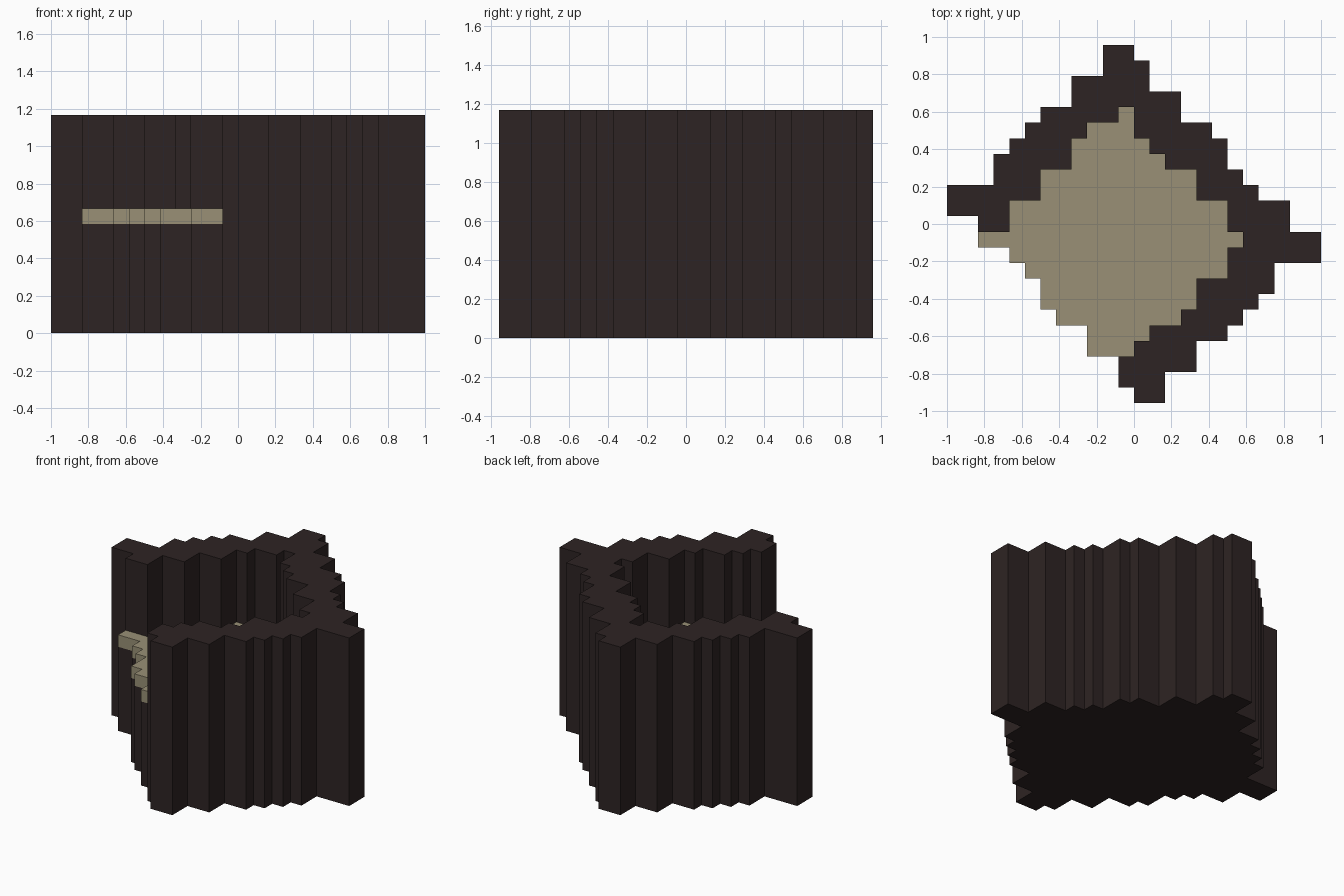
import bpy
import bmesh

if "Cube" in bpy.data.objects:
    bpy.data.objects.remove(bpy.data.objects["Cube"])

U = 1 / 12  # one block

def material(name, rgb):
    m = bpy.data.materials.new(name)
    m.diffuse_color = (*rgb, 1)
    m.use_nodes = True
    m.node_tree.nodes["Principled BSDF"].inputs["Base Color"].default_value = m.diffuse_color
    return m

dark = material("dark brown", (0.027, 0.0175, 0.0170))
tan = material("dusty tan", (0.320, 0.280, 0.180))

def stairs(y, steps):
    """Stepped outline: each step is (x of riser, y where the riser ends)."""
    points = []
    for x, y_end in steps:
        points += [(x, y), (x, y_end)]
        y = y_end
    return points

def prism(name, outline, z0, z1, mat):
    bm = bmesh.new()
    face = bm.faces.new([bm.verts.new((x * U, y * U, z0 * U)) for x, y in outline])
    ext = bmesh.ops.extrude_face_region(bm, geom=[face], use_keep_orig=True)
    top = [g for g in ext["geom"] if isinstance(g, bmesh.types.BMVert)]
    bmesh.ops.translate(bm, verts=top, vec=(0, 0, (z1 - z0) * U))
    bmesh.ops.recalc_face_normals(bm, faces=bm.faces[:])
    bmesh.ops.triangulate(bm, faces=[f for f in bm.faces if len(f.verts) > 4])
    mesh = bpy.data.meshes.new(name)
    bm.to_mesh(mesh)
    bm.free()
    mesh.materials.append(mat)
    obj = bpy.data.objects.new(name, mesh)
    bpy.context.collection.objects.link(obj)
    return obj

# Stepped edges seen from above, in blocks
outer_right = [(0, 10.5), (1, 8.5), (3, 6.5), (5, 5.5), (6, 3.5), (7, 2.5),
               (8, 1.5), (10, -.5), (12, -2.5), (9, -4.5), (8, -5.5),
               (7, -6.5), (6, -7.5), (4, -9.5), (2, -11.5)]
front_tip = [(0, -10.5), (-1, -8.5)]
inner_right = [(0, -7.5), (1, -6.5), (3, -5.5), (4, -3.5), (6, -1.5), (7, -.5),
               (6, 1.5), (4, 3.5), (2, 4.5), (1, 5.5), (0, 7.5)]
inner_left = [(-1, 6.5), (-3, 5.5), (-4, 3.5), (-6, 1.5), (-8, -.5)]
outer_left = [(-10, .5), (-12, 2.5), (-9, 4.5), (-8, 5.5), (-7, 6.5),
              (-6, 7.5), (-4, 9.5), (-2, 11.5)]
open_edge = [(-10, -1.5), (-8, -2.5), (-7, -3.5), (-6, -5.5), (-5, -6.5), (-3, -8.5)]

wall = stairs(11.5, outer_right + front_tip + inner_right + inner_left + outer_left)
floor = stairs(-8.5, inner_right + inner_left + open_edge)

# Full-height wall on three sides, solid base and tan floor inside it
prism("surrounding_wall", wall, 0, 14, dark)
prism("solid_base", floor, 0, 7, dark)
prism("floor_layer", floor, 7, 8, tan)
